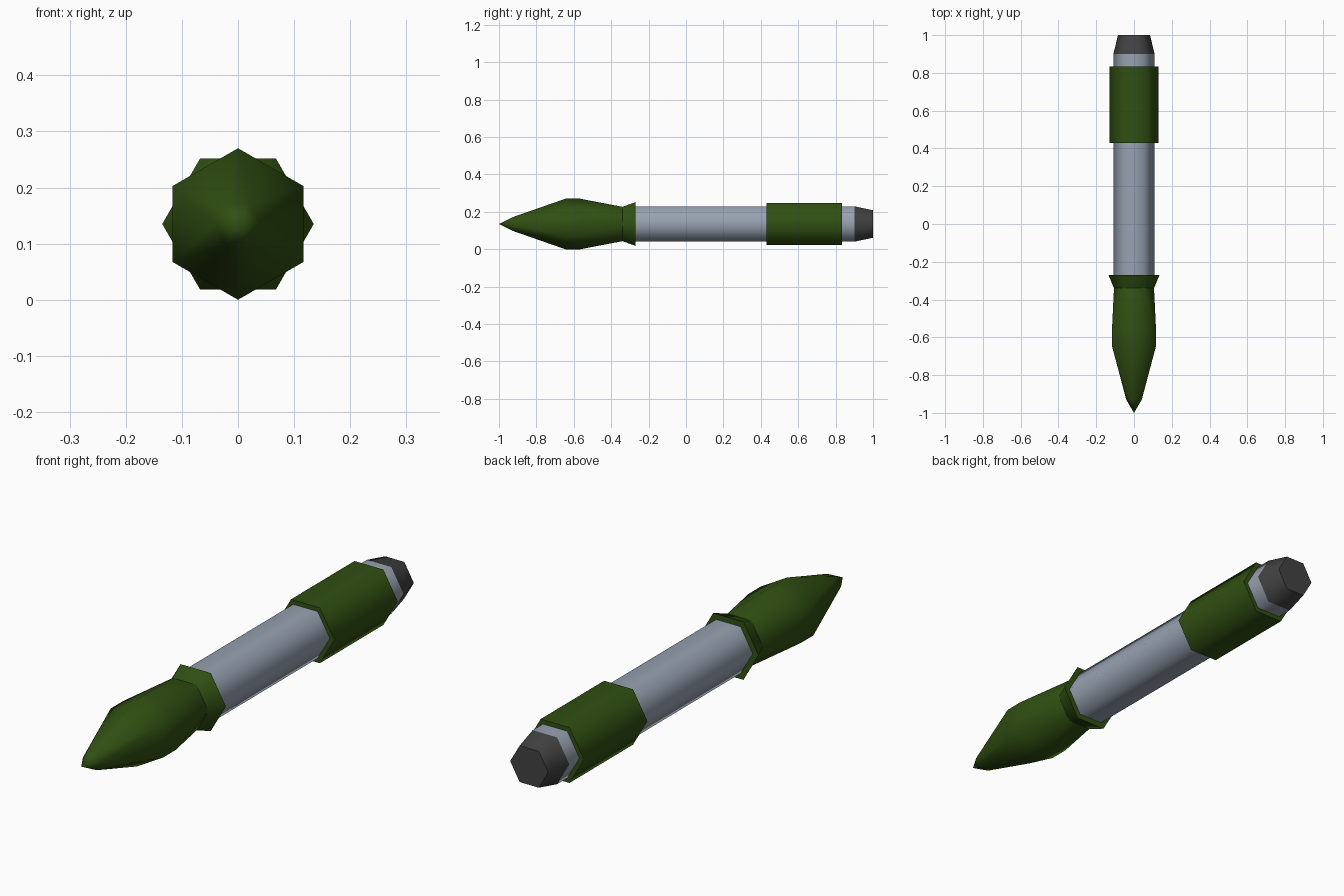
import bpy
import bmesh
from math import cos, sin, pi, radians

cube = bpy.data.objects.get("Cube")
if cube:
    bpy.data.objects.remove(cube, do_unlink=True)

AXIS_Z = 0.135
SIDES = 6


def material(name, color):
    mat = bpy.data.materials.new(name)
    mat.use_nodes = True
    mat.diffuse_color = color
    mat.node_tree.nodes["Principled BSDF"].inputs["Base Color"].default_value = color
    return mat


def hex_part(name, mat, rings):
    """Loft hexagons along y; each ring is (y, radius, turned).
    Turned rings have a corner on top; radius 0 makes a point."""
    bm = bmesh.new()
    loops = []
    for y, r, turned in rings:
        count = SIDES if r else 1
        phase = 0.5 if turned else 0
        loop = []
        for i in range(count):
            a = 2 * pi * (i + phase) / SIDES
            loop.append(bm.verts.new((r * cos(a), y, AXIS_Z + r * sin(a))))
        loops.append(loop)
    for k in range(len(rings) - 1):
        a, b = loops[k], loops[k + 1]
        ta, tb = rings[k][2], rings[k + 1][2]
        for i in range(SIDES):
            j = (i + 1) % SIDES
            if len(a) == 1:
                bm.faces.new((a[0], b[i], b[j]))
            elif ta == tb:
                bm.faces.new((a[i], b[i], b[j], a[j]))
            elif ta:
                bm.faces.new((a[i], b[i], b[j]))
                bm.faces.new((a[i], b[j], a[j]))
            else:
                bm.faces.new((a[i], b[i], a[j]))
                bm.faces.new((a[j], b[i], b[j]))
    for loop in (loops[0], loops[-1]):
        if len(loop) > 1:
            bm.faces.new(loop)
    bmesh.ops.recalc_face_normals(bm, faces=bm.faces)
    mesh = bpy.data.meshes.new(name)
    bm.to_mesh(mesh)
    bm.free()
    mesh.materials.append(mat)
    obj = bpy.data.objects.new(name, mesh)
    bpy.context.collection.objects.link(obj)
    bpy.ops.object.select_all(action="DESELECT")
    obj.select_set(True)
    bpy.context.view_layer.objects.active = obj
    bpy.ops.object.shade_smooth_by_angle(angle=radians(65))
    return obj


green = material("dark_green", (0.03, 0.08, 0.006, 1))
steel = material("blue_grey_metal", (0.31, 0.36, 0.44, 1))
charcoal = material("charcoal", (0.054, 0.054, 0.054, 1))

# Pointed head, twisting into the straight hexagon of the neck
hex_part("nose_cone", green, [
    (-1.0, 0, False), (-0.93, 0.041, False), (-0.645, 0.135, True),
    (-0.565, 0.135, True), (-0.34, 0.106, False)])

# Flared collar behind the head
hex_part("flared_collar", green, [(-0.34, 0.106, False), (-0.27, 0.135, False)])

# Main tube and the sleeve around it
hex_part("body_tube", steel, [(-0.3, 0.109, False), (0.9, 0.109, False)])
hex_part("rear_sleeve", green, [(0.43, 0.129, False), (0.835, 0.129, False)])

# Tapered end cap
hex_part("tail_cap", charcoal, [(0.9, 0.109, False), (1.0, 0.085, False)])
